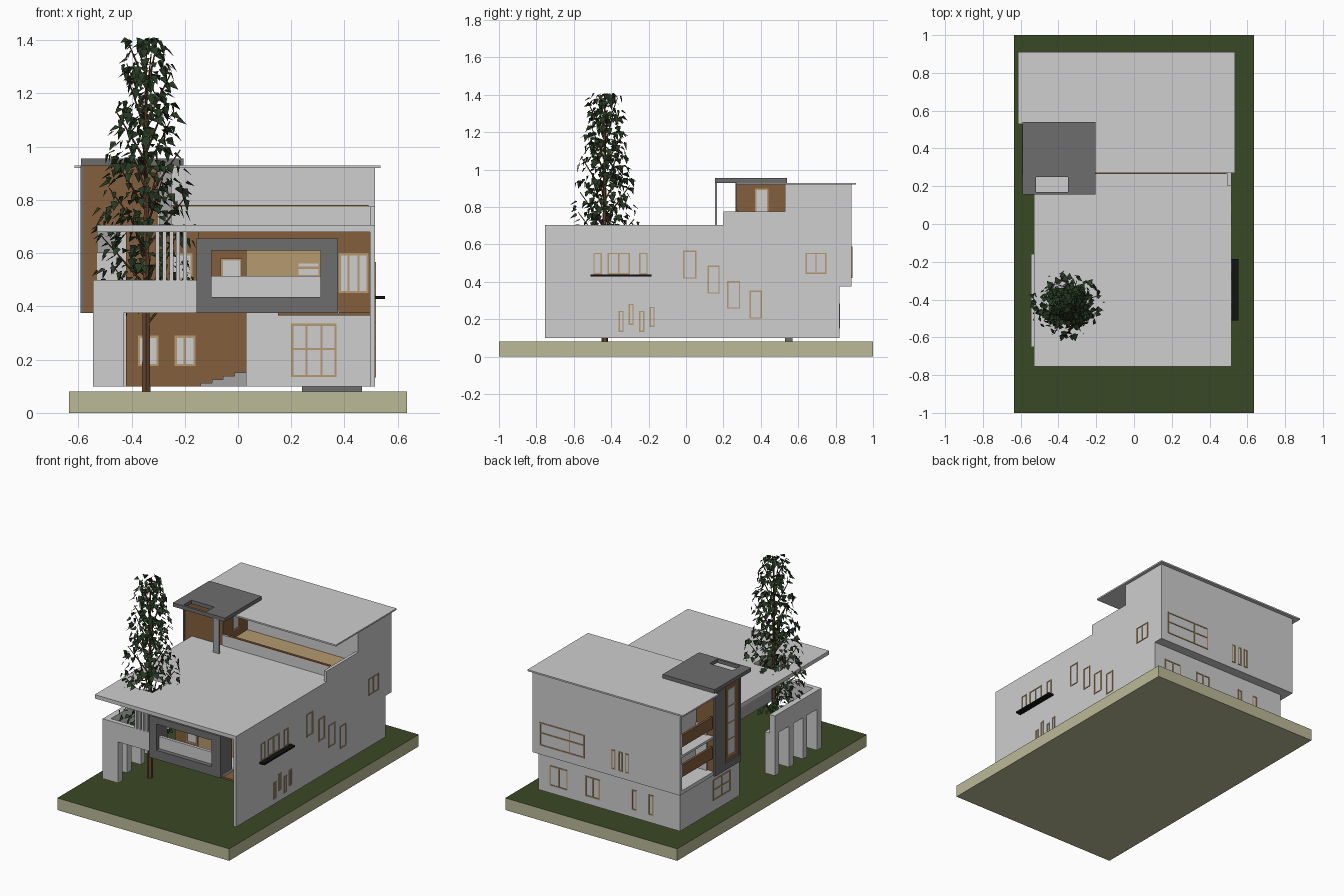
import bpy, bmesh, math, random
from mathutils import Vector, Matrix

if "Cube" in bpy.data.objects:
    bpy.data.objects.remove(bpy.data.objects["Cube"])
random.seed(4)

def mat(name, r, g, b):
    m = bpy.data.materials.new(name)
    m.diffuse_color = (r, g, b, 1)
    m.use_nodes = True
    m.node_tree.nodes["Principled BSDF"].inputs["Base Color"].default_value = m.diffuse_color
    return m

WALL = mat("light_wall", .62, .62, .62)
BROWN = mat("brown_wood", .23, .115, .045)
DARK = mat("dark_grey", .155, .155, .155)
TAN = mat("tan_trim", .46, .32, .16)
GREEN = mat("grass", .042, .065, .018)
BEIGE = mat("beige_base", .5, .49, .31)
LEAF = mat("leaf_green", .02, .042, .016)
BARK = mat("bark", .13, .06, .028)
BLACK = mat("black", .006, .006, .006)
GREY = mat("mid_grey", .36, .36, .36)

def finish(name, bm, *mats):
    me = bpy.data.meshes.new(name)
    bm.to_mesh(me)
    bm.free()
    ob = bpy.data.objects.new(name, me)
    bpy.context.collection.objects.link(ob)
    for m in mats:
        me.materials.append(m)
    return ob

def add_box(bm, x0, x1, y0, y1, z0, z1):
    M = Matrix.Translation(((x0+x1)/2, (y0+y1)/2, (z0+z1)/2)) @ Matrix.Diagonal((x1-x0, y1-y0, z1-z0, 1))
    bmesh.ops.create_cube(bm, size=1, matrix=M)

def boxes(name, m, *dims):
    bm = bmesh.new()
    for d in dims:
        add_box(bm, *d)
    return finish(name, bm, m)

def slab_with_hole(name, m, x0, x1, y0, y1, z0, z1, hx0, hx1, hy0, hy1):
    return boxes(name, m, (x0, hx0, y0, y1, z0, z1), (hx1, x1, y0, y1, z0, z1),
                 (hx0, hx1, y0, hy0, z0, z1), (hx0, hx1, hy1, y1, z0, z1))

def window(name, face, at, u0, u1, z0, z1, us=(), zs=(), pane=True, t=.008):
    """Tan frame and light pane on a wall; face is '+x', '-x', '+y' or '-y'."""
    s = 1 if face[0] == '+' else -1
    def put(a, b, c, d, depth):
        lo, hi = sorted((at - s*.002, at + s*depth))
        return (lo, hi, a, b, c, d) if face[1] == 'x' else (a, b, lo, hi, c, d)
    bars = [(u0, u0+t, z0, z1), (u1-t, u1, z0, z1), (u0, u1, z0, z0+t), (u0, u1, z1-t, z1)]
    bars += [(u-t/2, u+t/2, z0, z1) for u in us] + [(u0, u1, z-t/2, z+t/2) for z in zs]
    boxes(name + "_frame", TAN, *[put(*b, .004) for b in bars])
    if pane:
        boxes(name + "_pane", WALL, put(u0, u1, z0, z1, .002))

# base with grass on top
base = boxes("base", BEIGE, (-.635, .635, -1, 1, 0, .08))
base.data.materials.append(GREEN)
for p in base.data.polygons:
    p.material_index = int(p.normal.z > .5)

# main walls
boxes("right_wall", WALL, (.495, .515, -.755, .27, .1, .705), (.495, .515, .2, .53, .1, .775))
boxes("lower_back_volume", WALL, (-.53, .515, .19, .82, .1, .38))
boxes("middle_volume", WALL, (-.53, .515, .27, .54, .375, .7))
boxes("upper_back_volume", WALL, (-.45, .515, .53, .885, .375, .92), (-.575, -.45, .865, .885, .375, .92),
      (-.575, -.45, .53, .885, .375, .4), (-.575, -.45, .53, .885, .62, .635))
boxes("side_balcony_rails", BROWN, (-.575, -.56, .54, .865, .49, .57), (-.575, -.56, .54, .865, .69, .77))
boxes("upper_roof", WALL, (-.3, .535, .27, .91, .92, .93), (-.615, -.3, .53, .91, .92, .93))
boxes("terrace_parapet", WALL, (-.3, .515, .265, .28, .7, .775))
boxes("terrace_floor", TAN, (-.3, .495, .28, .53, .7, .71))
boxes("terrace_rail", BROWN, (-.25, .49, .264, .28, .775, .781))

# lower roof with an opening for the tree
slab_with_hole("lower_roof", WALL, -.53, .515, -.755, .27, .68, .705, -.45, -.26, -.53, -.34)
boxes("roof_side_beam", GREY, (-.53, -.45, -.15, .27, .6, .68))

# stair tower and its canopy
boxes("tower", BROWN, (-.583, -.3, .27, .53, .375, .93))
boxes("tower_side_frame", DARK, (-.592, -.58, .43, .54, .375, .93), (-.592, -.58, .265, .54, .375, .42),
      (-.592, -.58, .265, .28, .375, .93))
slab_with_hole("canopy", DARK, -.59, -.205, .155, .54, .93, .955, -.52, -.35, .17, .25)
boxes("canopy_post", GREY, (-.295, -.25, .155, .165, .7, .93))
window("tower_door", '+x', -.3, .37, .44, .76, .9)
window("tower_side_window", '-x', -.583, .31, .40, .45, .9, zs=(.56, .67, .78))

# front walls
boxes("entrance_wall", BROWN, (-.42, .03, .18, .192, .1, .38), (-.42, -.14, .258, .272, .375, .68))
boxes("lower_right_room", WALL, (.03, .5, -.2, .2, .1, .375))
boxes("upper_front_room", BROWN, (-.15, .496, -.45, .27, .375, .68))
boxes("balcony_floor", WALL, (-.15, .38, -.7, -.44, .375, .39))
boxes("balcony_soffit", BROWN, (.15, .495, -.7, -.2, .366, .378))
boxes("balcony_back_panel", TAN, (.03, .375, -.456, -.448, .39, .615))
window("balcony_door", '-y', -.452, -.065, .015, .4, .58)
window("balcony_window", '-y', -.456, .22, .31, .51, .57, zs=(.545,))
window("upper_right_window", '-y', -.45, .378, .49, .45, .6, us=(.415, .452))
window("entrance_window_a", '-y', .18, -.376, -.298, .176, .29, us=(-.337,))
window("entrance_window_b", '-y', .18, -.238, -.16, .176, .29, us=(-.2,))
window("upper_left_window", '-y', .258, -.25, -.17, .5, .6)
window("lower_front_window", '-y', -.2, .2, .37, .135, .335, us=(.257, .313), zs=(.24,))

# dark picture frame around the front balcony
boxes("front_frame", DARK, (-.155, -.1, -.72, -.6, .375, .655), (.31, .375, -.72, -.6, .375, .655),
      (-.1, .31, -.72, -.6, .375, .435), (-.1, .31, -.72, -.6, .61, .655))
boxes("front_balcony_rail", WALL, (-.1, .31, -.69, -.67, .43, .515))

# courtyard parapet on fins, and roof slats
boxes("courtyard_parapet", WALL, (-.545, -.15, -.65, -.62, .375, .5), (-.545, -.505, -.65, -.16, .375, .5))
boxes("courtyard_fins", WALL, *[(-.545, -.43 if i == 0 else -.47, y, y + .045, .1, .376)
                                for i, y in enumerate((-.65, -.5, -.355, -.205))])
boxes("slats", WALL, *[(-.31 + .026*i, -.295 + .026*i, -.65, -.63, .49, .69) for i in range(5)])

# entrance stairs and thin slab below the house
boxes("stairs", GREY, *[(-.14 + .042*i, .032, -.15, .1, .1, .113 + .013*i) for i in range(4)])
boxes("low_step", DARK, (.24, .465, .53, .57, .08, .1))

# right side windows: y0, y1, z0, z1
RIGHT = [(-.495, -.45, .44, .555), (-.42, -.3, .44, .555), (-.25, -.205, .44, .555),
         (-.015, .055, .417, .567), (.115, .18, .337, .487), (.22, .29, .257, .405),
         (.34, .405, .203, .353), (.64, .75, .443, .555), (-.36, -.333, .133, .245),
         (-.307, -.28, .17, .283), (-.25, -.222, .133, .245), (-.195, -.168, .16, .267)]
for i, w in enumerate(RIGHT):
    wide = w[1] - w[0] > .1
    window("right_window_%d" % i, '+x', .515, *w, us=((w[0]+w[1])/2,) if wide else (), pane=False, t=.007)
boxes("window_shelf", BLACK, (.515, .552, -.51, -.185, .428, .439))

# back and left windows
window("back_big_window", '+y', .885, .13, .46, .435, .59, us=(.24,), zs=(.52,), pane=False)
for i, x in enumerate((-.1, -.15, -.2)):
    window("back_slim_window_%d" % i, '+y', .885, x, x + .03, .42, .55, pane=False)
for i, (a, b) in enumerate([(.3, .43), (.06, .17), (-.21, -.175), (-.335, -.295)]):
    window("back_lower_window_%d" % i, '+y', .82, a, b, .15, .285, us=((a+b)/2,) if b-a > .1 else (), pane=False)
window("left_window", '-x', -.53, .29, .47, .17, .31, us=(.38,), zs=(.24,), pane=False)

# tree stems
TX, TY = -.345, -.435
def stem(bm, a, b, r0, r1):
    a, b = Vector(a), Vector(b)
    d = b - a
    M = Matrix.Translation((a+b)/2) @ d.to_track_quat('Z', 'Y').to_matrix().to_4x4()
    bmesh.ops.create_cone(bm, cap_ends=True, segments=6, radius1=r0, radius2=r1, depth=d.length, matrix=M)

def spread(z):
    """Crown radius at a height."""
    return .2 - .115*max(0, (z - .65)/.75) - .12*max(0, (.5 - z)/.15)

bm = bmesh.new()
stem(bm, (TX, TY, .08), (TX, TY, .6), .018, .013)
stem(bm, (TX, TY, .6), (TX, TY, 1.4), .012, .003)
for i in range(26):
    z = .38 + i*.036
    a = i*2.4
    r = spread(z + .1)*.85
    stem(bm, (TX, TY, z - .05), (TX + r*math.cos(a), TY + r*math.sin(a), min(z + .14, 1.4)), .005, .002)
finish("tree_stems", bm, BARK)

# tree leaves: small folded blades
bm = bmesh.new()
for i in range(620):
    z = .39 + 1.01*random.random()**1.1
    a, r = random.uniform(0, 6.283), spread(z)*random.random()**.55
    rot = Matrix.Rotation(a, 4, 'Z') @ Matrix.Rotation(random.uniform(.3, 1.5), 4, 'Y') @ Matrix.Rotation(random.uniform(-.6, .6), 4, 'X')
    M = Matrix.Translation((TX + r*math.cos(a), TY + r*math.sin(a), z)) @ rot
    s = random.uniform(.017, .027)
    v = [bm.verts.new(M @ Vector(p)) for p in ((-s*.6, 0, 0), (-s*.3, s*.8, s*.2), (s*1.2, 0, 0), (-s*.3, -s*.8, s*.2))]
    bm.faces.new((v[0], v[2], v[1]))
    bm.faces.new((v[0], v[3], v[2]))
finish("tree_leaves", bm, LEAF)
